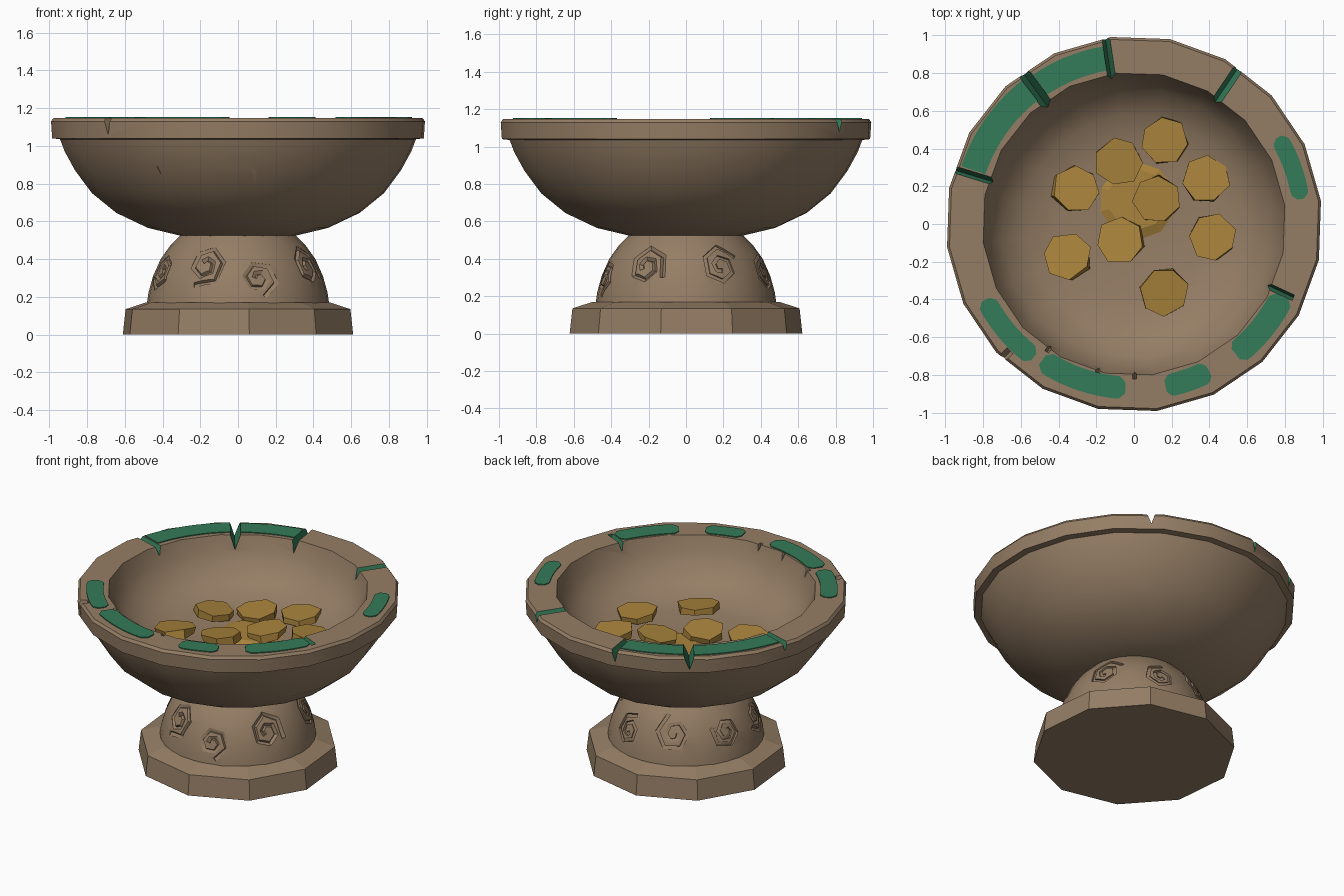
import bpy, bmesh, math, random
from mathutils import Vector, Matrix

if "Cube" in bpy.data.objects:
    bpy.data.objects.remove(bpy.data.objects["Cube"])
random.seed(4)
rad = math.radians


def material(name, col):
    m = bpy.data.materials.new(name)
    m.diffuse_color = (*col, 1)
    m.use_nodes = True
    m.node_tree.nodes["Principled BSDF"].inputs["Base Color"].default_value = m.diffuse_color
    return m


STONE = material("brown stone", (0.30, 0.207, 0.13))
GREEN = material("green enamel", (0.034, 0.20, 0.10))
GOLD = material("gold", (0.40, 0.23, 0.045))


def finish(name, bm, mat, smooth=None):
    bmesh.ops.recalc_face_normals(bm, faces=bm.faces)
    me = bpy.data.meshes.new(name)
    bm.to_mesh(me)
    bm.free()
    me.materials.append(mat)
    ob = bpy.data.objects.new(name, me)
    bpy.context.collection.objects.link(ob)
    if smooth:
        shade(ob, smooth)
    return ob


def activate(ob):
    bpy.ops.object.select_all(action='DESELECT')
    ob.select_set(True)
    bpy.context.view_layer.objects.active = ob


def shade(ob, ang):
    activate(ob)
    bpy.ops.object.shade_smooth_by_angle(angle=rad(ang))


def revolve(name, profile, n, start, mat):
    """Closed turned solid; first and last profile points get capped."""
    bm = bmesh.new()
    rings = [[bm.verts.new((r * math.cos(rad(start) + k * math.tau / n),
                            r * math.sin(rad(start) + k * math.tau / n), z))
              for k in range(n)] for r, z in profile]
    for a, b in zip(rings, rings[1:]):
        for k in range(n):
            bm.faces.new((a[k], a[(k + 1) % n], b[(k + 1) % n], b[k]))
    bm.faces.new(rings[0])
    bm.faces.new(rings[-1])
    return finish(name, bm, mat)


def cut(target, cutter):
    cutter.hide_render = True
    m = target.modifiers.new("cut", 'BOOLEAN')
    m.operation, m.solver, m.object = 'DIFFERENCE', 'EXACT', cutter
    m.material_mode = 'TRANSFER'
    activate(target)
    bpy.ops.object.modifier_apply(modifier=m.name)
    bpy.data.objects.remove(cutter, do_unlink=True)


# ten-sided foot
foot = revolve("foot", [(0.625, 0), (0.61, 0.135), (0.5, 0.17)], 10, -84.5, STONE)

# domed stem
STEM = [(0.485, 0.15), (0.475, 0.22), (0.45, 0.31), (0.41, 0.40),
        (0.36, 0.47), (0.30, 0.53)]
stem = revolve("stem", STEM, 32, 0, STONE)


def stem_radius(z):
    for (r0, z0), (r1, z1) in zip(STEM, STEM[1:]):
        if z <= z1:
            return r0 + (r1 - r0) * (z - z0) / (z1 - z0)
    return STEM[-1][0]


def spiral(ang, z0, size):
    """Angular spiral groove cutter lying on the stem surface."""
    cu = bpy.data.curves.new("spiral_cutter", 'CURVE')
    cu.dimensions = '3D'
    cu.bevel_depth, cu.bevel_resolution, cu.use_fill_caps = 0.017, 0, True
    sp = cu.splines.new('POLY')
    n = 11
    sp.points.add(n - 1)
    for i, p in enumerate(sp.points):
        t = i / (n - 1)
        a = rad(ang) + t * 1.7 * math.tau
        r = size * (1 - 0.8 * t)
        th = rad(ang) + r * math.cos(a) / 0.42
        z = z0 + r * math.sin(a)
        R = stem_radius(z) + 0.002
        p.co = (R * math.cos(th), R * math.sin(th), z, 1)
    ob = bpy.data.objects.new("spiral_cutter", cu)
    bpy.context.collection.objects.link(ob)
    activate(ob)
    bpy.ops.object.convert(target='MESH')
    ob = bpy.context.view_layer.objects.active
    bm = bmesh.new()
    bm.from_mesh(ob.data)
    bmesh.ops.recalc_face_normals(bm, faces=bm.faces)
    bm.to_mesh(ob.data)
    bm.free()
    ob.data.materials.clear()
    ob.data.materials.append(STONE)
    return ob


for ang, z0, size in [(-158, 0.34, 0.10), (-114, 0.37, 0.115), (-76, 0.30, 0.10), (-30, 0.36, 0.115),
                      (26, 0.36, 0.115), (72, 0.32, 0.10), (115, 0.36, 0.115), (160, 0.35, 0.10)]:
    cut(stem, spiral(ang, z0, size))
shade(stem, 28)

# bowl with overhanging rim and hollow interior
bowl = revolve("bowl", [(0.29, 0.52), (0.48, 0.565), (0.65, 0.645), (0.78, 0.75), (0.87, 0.87),
                        (0.925, 0.97), (0.95, 1.035), (0.992, 1.04), (0.998, 1.13), (0.985, 1.148),
                        (0.805, 1.148), (0.775, 1.05), (0.71, 0.94), (0.58, 0.85),
                        (0.40, 0.815), (0.02, 0.805)], 20, 97, STONE)


def dent(ang, r, z, w, h, d, lean):
    """Faceted scoop on the outside of the bowl."""
    bm = bmesh.new()
    bmesh.ops.create_icosphere(bm, subdivisions=1, radius=1)
    bmesh.ops.transform(bm, verts=bm.verts, matrix=(
        Matrix.Rotation(rad(ang), 4, 'Z') @ Matrix.Translation((r, 0, z))
        @ Matrix.Rotation(rad(lean), 4, 'Y') @ Matrix.Diagonal((d, w, h, 1))))
    return finish("dent_cutter", bm, STONE)


for d in [(-89, 0.875, 0.79, 0.15, 0.20, 0.07, 32), (-25, 0.895, 0.81, 0.11, 0.20, 0.07, 30),
          (-157, 0.91, 0.84, 0.08, 0.14, 0.06, 28), (-118, 0.895, 0.84, 0.03, 0.09, 0.05, 28)]:
    cut(bowl, dent(*d))


def wedge(ang, r0, r1, w, depth, mat):
    """Radial V-shaped notch cutter through the rim top."""
    bm = bmesh.new()
    ends = [[bm.verts.new(p) for p in ((r, -w, 1.20), (r, w, 1.20), (r, 0.005, 1.148 - depth))]
            for r in (r0, r1)]
    bm.faces.new(ends[0])
    bm.faces.new(ends[1])
    for i in range(3):
        j = (i + 1) % 3
        bm.faces.new((ends[0][i], ends[0][j], ends[1][j], ends[1][i]))
    bmesh.ops.rotate(bm, verts=bm.verts, matrix=Matrix.Rotation(rad(ang), 3, 'Z'))
    return finish("notch_cutter", bm, mat)


NOTCHES = [(126, 0.72, 1.1, 0.05, 0.09, GREEN), (163, 0.78, 1.1, 0.035, 0.06, GREEN),
           (98.5, 0.72, 1.1, 0.035, 0.08, GREEN), (56, 0.74, 1.1, 0.045, 0.07, GREEN),
           (-25, 0.72, 0.93, 0.03, 0.06, GREEN), (-134.5, 0.94, 1.1, 0.035, 0.09, STONE),
           (-124.5, 0.72, 0.82, 0.025, 0.05, STONE), (-104, 0.72, 0.82, 0.025, 0.05, STONE),
           (-90, 0.72, 0.82, 0.025, 0.04, STONE)]
for n in NOTCHES:
    cut(bowl, wedge(*n))
shade(bowl, 30)


def patch(name, a0, a1, r0, r1, square=False):
    """Thin rounded arc plate of enamel on the rim."""
    n, bm = 14, bmesh.new()
    cols = []
    for i in range(n + 1):
        t = i / n
        a = rad(a0 + (a1 - a0) * t)
        e = min(t, 1 - t) * abs(rad(a1 - a0)) * 0.9     # distance to the end
        c = 0 if square else 0.03 * max(0, 1 - e / 0.04) ** 2
        cols.append([bm.verts.new((r * math.cos(a), r * math.sin(a), z))
                     for r, z in ((r0 + c, 1.146), (r1 - c, 1.146), (r1 - c, 1.154), (r0 + c, 1.154))])
    for p, q in zip(cols, cols[1:]):
        for k in range(4):
            bm.faces.new((p[k], p[(k + 1) % 4], q[(k + 1) % 4], q[k]))
    bm.faces.new(cols[0])
    bm.faces.new(cols[-1])
    return finish(name, bm, GREEN)


for i, p in enumerate([(128, 161.5, 0.83, 0.965, True), (100, 124, 0.825, 0.955, True),
                       (8.5, 31, 0.845, 0.94), (-52, -26, 0.81, 0.94), (-79, -63, 0.815, 0.935),
                       (-124, -93, 0.81, 0.93), (-153, -127, 0.83, 0.935)]):
    patch(f"enamel_patch_{i + 1}", *p)

# gold heap just showing between the coins
bm = bmesh.new()
bmesh.ops.create_cone(bm, cap_ends=True, segments=10, radius1=0.24, radius2=0.16, depth=0.03,
                      matrix=Matrix.Translation((0.02, 0.13, 0.812)))
finish("gold_heap", bm, GOLD)

# chunky seven-sided coins
for i, (x, y) in enumerate([(0.16, 0.44), (-0.08, 0.33), (0.38, 0.24), (-0.31, 0.18), (0.12, 0.13),
                            (-0.07, -0.09), (0.415, -0.07), (-0.35, -0.17), (0.16, -0.36)]):
    bm = bmesh.new()
    bmesh.ops.create_cone(bm, cap_ends=True, segments=7, radius1=0.125, radius2=0.128, depth=0.045)
    for v in bm.verts:
        v.co += Vector([random.uniform(-0.008, 0.008) for _ in range(3)])
    bmesh.ops.transform(bm, verts=bm.verts, matrix=(
        Matrix.Translation((x, y, 0.848)) @ Matrix.Rotation(random.uniform(-0.12, 0.12), 4, 'X')
        @ Matrix.Rotation(random.uniform(-0.12, 0.12), 4, 'Y')
        @ Matrix.Rotation(random.uniform(0, 6), 4, 'Z')))
    finish(f"coin_{i + 1}", bm, GOLD)
